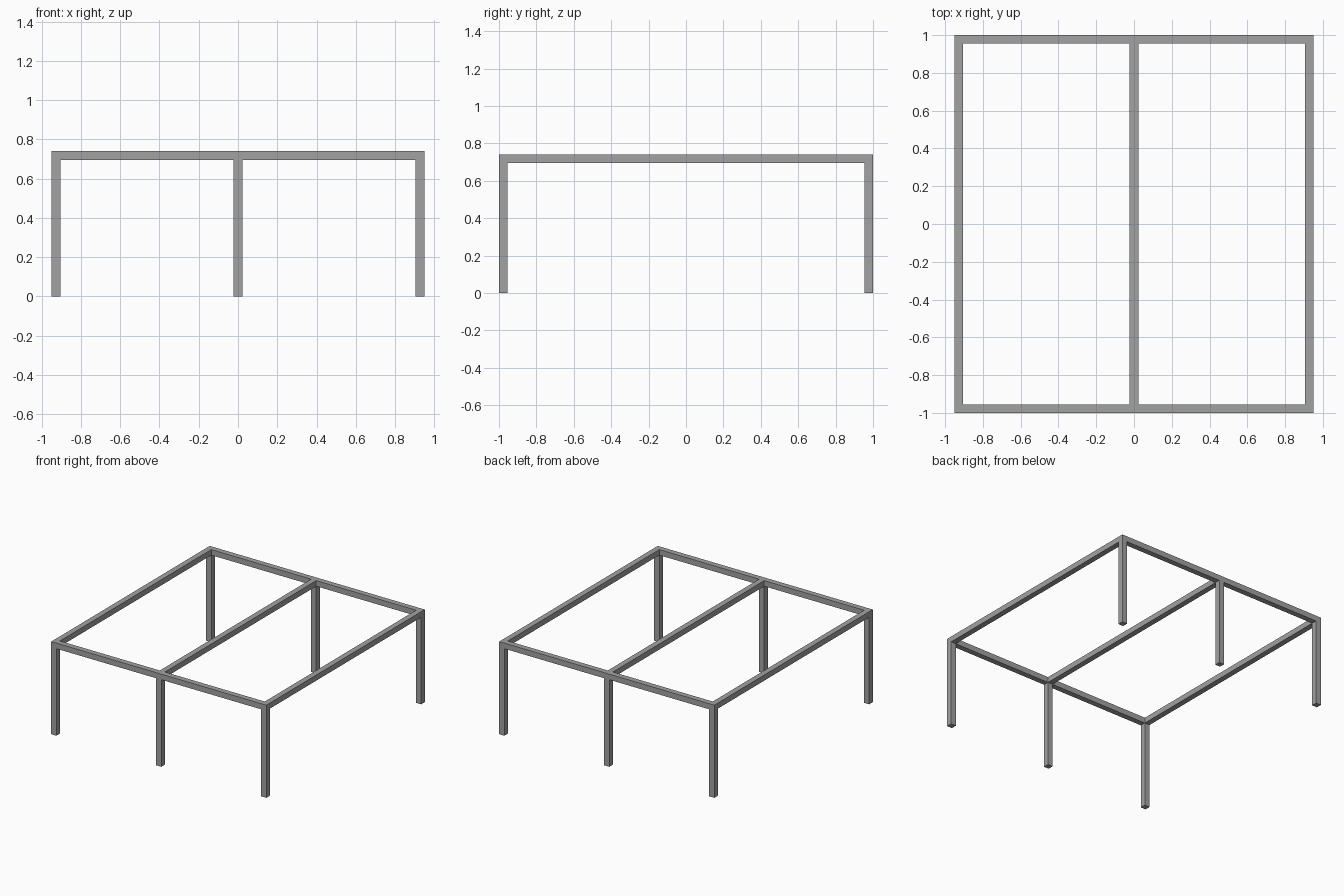
import bpy

cube = bpy.data.objects.get("Cube")
if cube:
    bpy.data.objects.remove(cube, do_unlink=True)

HALF_X, HALF_Y, HEIGHT, BAR = 0.95, 1.0, 0.74, 0.045
RAIL_Z = HEIGHT - BAR / 2
LEG_X = HALF_X - BAR / 2
LEG_Y = HALF_Y - BAR / 2

steel = bpy.data.materials.new("grey steel")
steel.use_nodes = True
grey = (0.36, 0.36, 0.36, 1)
steel.diffuse_color = grey
steel.node_tree.nodes["Principled BSDF"].inputs["Base Color"].default_value = grey


def bar(name, centre, size):
    bpy.ops.mesh.primitive_cube_add(size=1, location=centre)
    obj = bpy.context.object
    obj.name = name
    obj.scale = size
    bpy.ops.object.transform_apply(location=False, rotation=False, scale=True)
    obj.data.materials.append(steel)


# Long rails across the front and back, each on three legs
for end, y in (("front", -LEG_Y), ("back", LEG_Y)):
    bar(end + "_rail", (0, y, RAIL_Z), (2 * HALF_X, BAR, BAR))
    for side, x in (("right", -LEG_X), ("middle", 0), ("left", LEG_X)):
        leg_height = HEIGHT - BAR
        bar(f"{end}_{side}_leg", (x, y, leg_height / 2), (BAR, BAR, leg_height))

# Cross rails butting between the front and back rails
for side, x in (("right", -LEG_X), ("middle", 0), ("left", LEG_X)):
    bar(side + "_cross_rail", (x, 0, RAIL_Z), (BAR, 2 * (HALF_Y - BAR), BAR))
